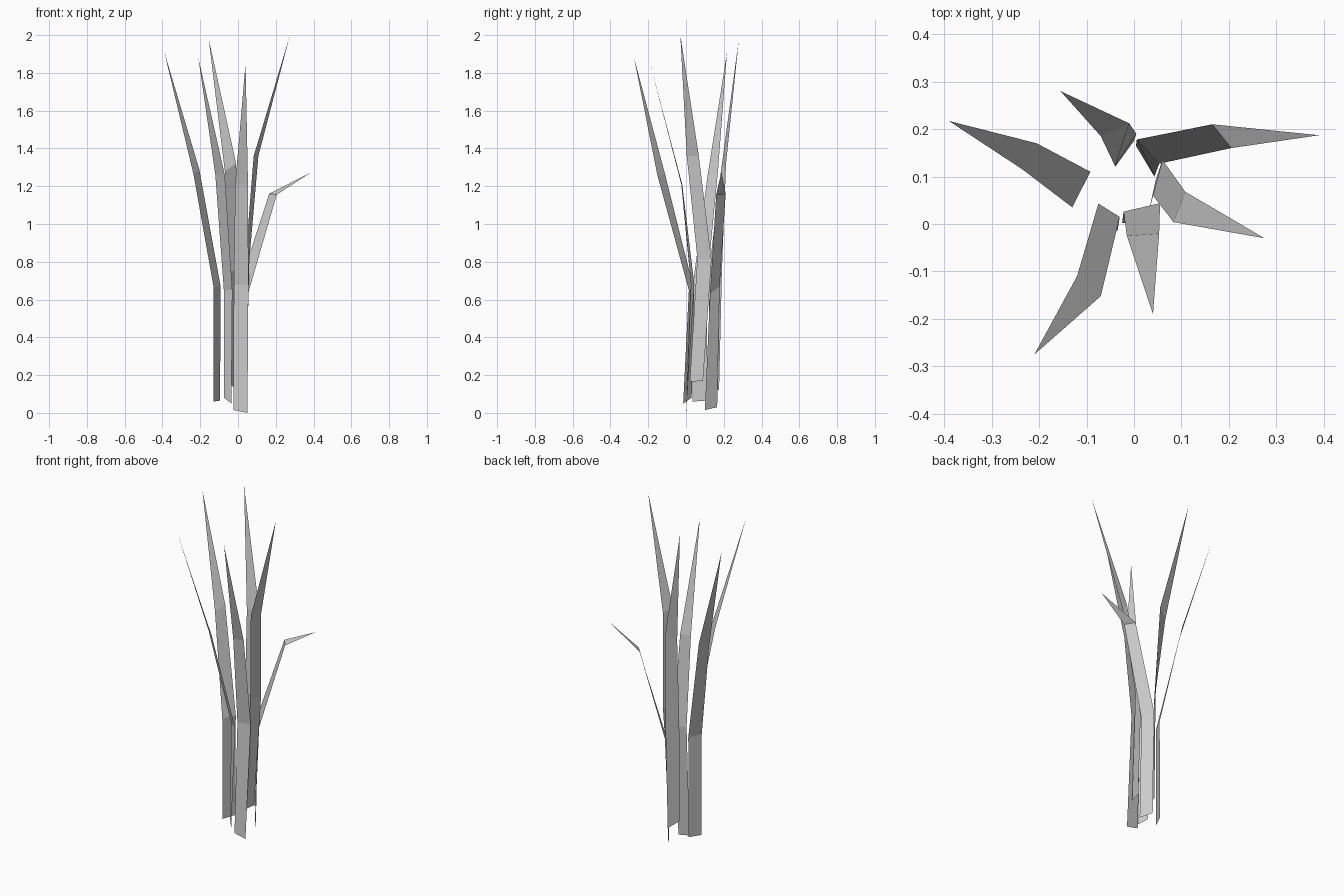
import bpy

# Each blade: left/right edge points at base, bend and middle, then the tip
BLADES = {
    "grass_blade_left": (
        (-.13, .035, .06), (-.095, .11, .065), (-.13, .035, .67), (-.092, .11, .67),
        (-.235, .115, 1.26), (-.205, .17, 1.29), (-.39, .217, 1.91)),
    "grass_blade_back": (
        (-.04, .12, .15), (0, .175, .12), (-.04, .122, .75), (.005, .19, .75),
        (-.07, .185, 1.28), (-.01, .212, 1.32), (-.155, .28, 1.98)),
    "grass_blade_drooping": (
        (.043, .10, .015), (.004, .165, .03), (.053, .127, .63), (.006, .178, .67),
        (.205, .16, 1.155), (.165, .21, 1.16), (.39, .187, 1.275)),
    "grass_blade_right": (
        (.03, .02, .165), (.045, .09, .17), (.04, .06, .82), (.06, .135, .81),
        (.083, .004, 1.36), (.108, .068, 1.36), (.275, -.03, 2.0)),
    "grass_blade_front": (
        (-.025, .002, .015), (.05, 0, 0), (-.022, .026, .68), (.055, .044, .68),
        (-.015, -.025, 1.21), (.053, -.02, 1.21), (.04, -.19, 1.85)),
    "grass_blade_front_left": (
        (-.075, .03, .08), (-.035, -.015, .05), (-.075, .043, .65), (-.03, .015, .65),
        (-.12, -.11, 1.26), (-.07, -.152, 1.26), (-.21, -.275, 1.88)),
}

# Two quads and a pointed triangle per blade
FACES = [(0, 1, 3, 2), (2, 3, 5, 4), (4, 5, 6)]

for name, points in BLADES.items():
    mesh = bpy.data.meshes.new(name)
    mesh.from_pydata(points, [], FACES)
    mesh.update()
    blade = bpy.data.objects.new(name, mesh)
    bpy.context.collection.objects.link(blade)
